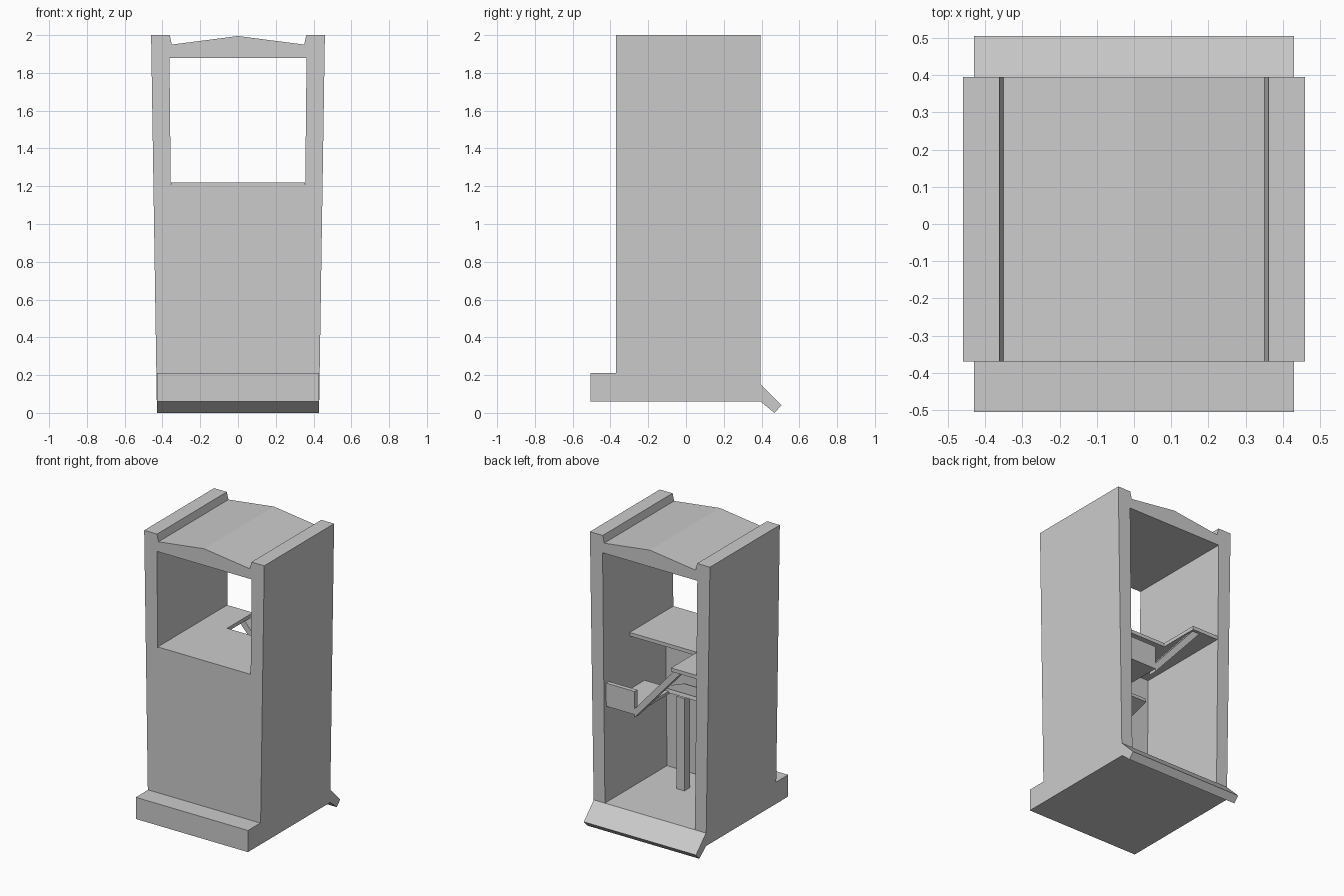
import bpy, bmesh
from mathutils import Vector

if "Cube" in bpy.data.objects:
    bpy.data.objects.remove(bpy.data.objects["Cube"])


def prism(name, profile, axis, lo, hi):
    """Extrude a 2D profile along an axis ('x': profile is y,z; 'y': x,z; 'z': x,y)."""
    i = 'xyz'.index(axis)

    def point(p, d):
        c = list(p)
        c.insert(i, d)
        return Vector(c)

    bm = bmesh.new()
    face = bm.faces.new([bm.verts.new(point(p, lo)) for p in profile])
    new = bmesh.ops.extrude_face_region(bm, geom=[face])['geom']
    move = point((0, 0), hi - lo)
    bmesh.ops.translate(bm, vec=move, verts=[v for v in new if isinstance(v, bmesh.types.BMVert)])
    bmesh.ops.recalc_face_normals(bm, faces=bm.faces)
    mesh = bpy.data.meshes.new(name)
    bm.to_mesh(mesh)
    bm.free()
    obj = bpy.data.objects.new(name, mesh)
    bpy.context.collection.objects.link(obj)
    return obj


def box(name, x0, x1, y0, y1, z0, z1):
    return prism(name, [(x0, y0), (x1, y0), (x1, y1), (x0, y1)], 'z', z0, z1)


FRONT, BACK = -0.37, 0.395

# Tapered side walls with a raised rim at the top
wall = [(0.43, 0.06), (0.46, 2.0), (0.362, 2.0), (0.35, 1.95),
        (0.363, 1.88), (0.345, 0.15), (0.345, 0.06)]
for side, s in (('right', 1), ('left', -1)):
    prism(side + '_wall', [(s * x, z) for x, z in wall], 'y', FRONT, BACK)

# Pitched roof, flat underneath
prism('roof', [(-0.363, 1.88), (0.363, 1.88), (0.35, 1.95), (0, 1.995), (-0.35, 1.95)],
      'y', FRONT, BACK)

# Front panel below the window, and floor
prism('front_panel', [(-0.345, 0.06), (0.345, 0.06), (0.356, 1.22), (-0.356, 1.22)],
      'y', FRONT, -0.285)
box('floor', -0.345, 0.345, -0.285, BACK, 0.06, 0.15)

# Front step and sloping rear sill
box('front_step', -0.43, 0.43, -0.505, FRONT, 0.06, 0.21)
prism('rear_sill', [(BACK, 0.15), (0.505, 0.04), (0.468, 0.0), (BACK, 0.06)], 'x', -0.43, 0.43)

# L-shaped counter behind the window
prism('counter', [(-0.356, -0.285), (0.356, -0.285), (0.356, 0.107), (-0.158, 0.107),
                  (-0.158, 0.39), (-0.356, 0.39)], 'z', 1.195, 1.22)

# Low side tray with a raised lip at the back and along its inner edge
box('side_tray', 0.135, 0.353, -0.05, 0.34, 0.81, 0.83)
box('tray_back_lip', 0.135, 0.353, 0.34, 0.37, 0.81, 0.97)

# Diagonal brace from the tray up to the counter
prism('counter_brace', [(0.135, 0.79), (0.135, 0.85), (-0.17, 1.195), (-0.225, 1.195)],
      'y', 0.31, 0.37)

# Post with a tilted seat
box('seat_post', 0.04, 0.1, -0.1, -0.04, 0.15, 0.79)
prism('seat', [(-0.26, 0.74), (0.0, 0.82), (-0.005, 0.845), (-0.265, 0.765)], 'x', -0.1, 0.2)
